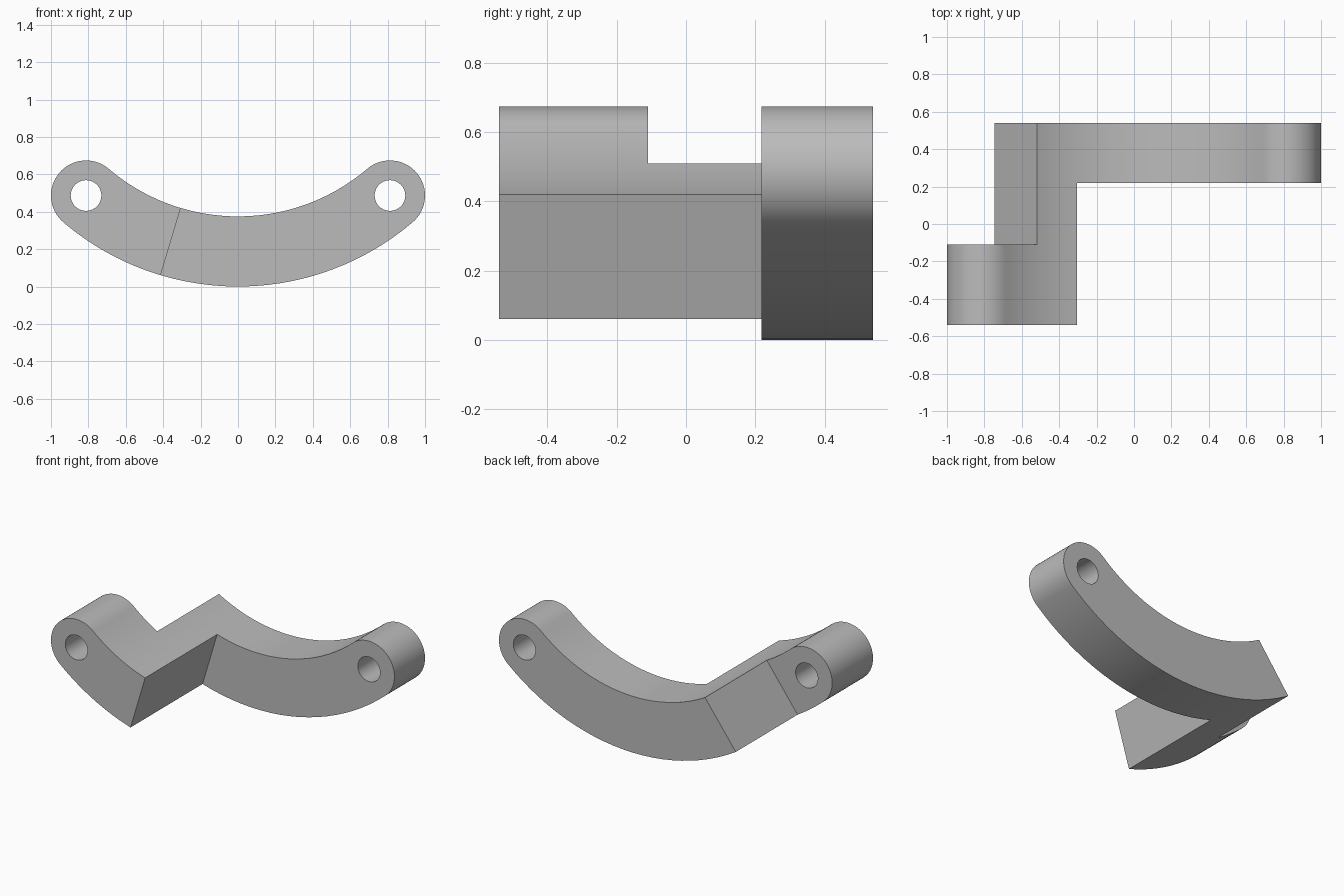
import bpy, bmesh
from math import sin, cos, pi, radians, asin

cube = bpy.data.objects.get("Cube")
if cube:
    bpy.data.objects.remove(cube, do_unlink=True)

OUTER, INNER = 1.44, 1.065           # arc radii, both about (0, OUTER)
MID, LUG_R = (OUTER + INNER) / 2, (OUTER - INNER) / 2
LUG_A = asin((1 - LUG_R) / MID)      # angle of the rounded ends
HOLE_R = 0.082
LAYERS = [-0.54, -0.11, 0.218, 0.54]
CUT_FRONT = (-radians(16.7), -radians(16.7))             # inner, outer angles
CUT_BACK = (-asin(0.518 / INNER), -asin(0.745 / OUTER))


def polar(r, a):
    return (r * sin(a), OUTER - r * cos(a))


def arc(r, a, b, n=20):
    return [polar(r, a + (b - a) * i / n) for i in range(n + 1)]


def lug_end(side, n=32):
    """Half circle from the inner arc round to the outer arc."""
    a = side * LUG_A
    cx, cz = polar(MID, a)
    pts = []
    for i in range(1, n):
        u, t = LUG_R * cos(pi * i / n), side * LUG_R * sin(pi * i / n)
        pts.append((cx - u * sin(a) + t * cos(a), cz + u * cos(a) + t * sin(a)))
    return pts


def arm(cut, side):
    """Outline from a cut line to one rounded end."""
    a = side * LUG_A
    return arc(INNER, cut[0], a) + lug_end(side) + arc(OUTER, a, cut[1])


left_part = arm(CUT_BACK, -1)
right_part = arm(CUT_FRONT, 1)
middle = arc(INNER, CUT_FRONT[0], CUT_BACK[0]) + arc(OUTER, CUT_BACK[1], CUT_FRONT[1])

bm = bmesh.new()
verts, faces = {}, {}


def vert(p, y):
    key = (round(p[0], 5), round(y, 5), round(p[1], 5))
    if key not in verts:
        verts[key] = bm.verts.new(key)
    return verts[key]


def toggle(vs):
    """Add a face, or remove it where two cells touch."""
    key = frozenset(vs)
    if key in faces:
        bm.faces.remove(faces.pop(key))
    else:
        faces[key] = bm.faces.new(vs)


def cell(outline, layer):
    y0, y1 = LAYERS[layer], LAYERS[layer + 1]
    toggle([vert(p, y0) for p in outline])
    toggle([vert(p, y1) for p in reversed(outline)])
    for p, q in zip(outline, outline[1:] + outline[:1]):
        toggle([vert(p, y0), vert(p, y1), vert(q, y1), vert(q, y0)])


# Stepped body: front lug, crossing bar, rear arm
for outline, layers in ((left_part, [0]), (middle, [0, 1, 2]), (right_part, [2])):
    for layer in layers:
        cell(outline, layer)

# Drop loose edges left by the shared walls
bmesh.ops.delete(bm, geom=[e for e in bm.edges if not e.link_faces], context='EDGES')
bmesh.ops.recalc_face_normals(bm, faces=bm.faces[:])
mesh = bpy.data.meshes.new("curved_bracket")
bm.to_mesh(mesh)
bm.free()
bracket = bpy.data.objects.new("curved_bracket", mesh)
bpy.context.collection.objects.link(bracket)

# Flat grey
grey = bpy.data.materials.new("plain_grey")
grey.use_nodes = True
grey.diffuse_color = (0.5, 0.5, 0.5, 1)
grey.node_tree.nodes["Principled BSDF"].inputs["Base Color"].default_value = (0.5, 0.5, 0.5, 1)
mesh.materials.append(grey)

# Pin holes through both ends
for side, name, y in ((-1, "left", -0.325), (1, "right", 0.38)):
    x, z = polar(MID, side * LUG_A)
    bpy.ops.mesh.primitive_cylinder_add(vertices=40, radius=HOLE_R, depth=0.55,
                                        location=(x, y, z), rotation=(pi / 2, 0, 0))
    drill = bpy.context.object
    drill.name = "hole_cutter_" + name
    drill.hide_render = True
    drill.data.materials.append(grey)
    mod = bracket.modifiers.new("hole_" + name, 'BOOLEAN')
    mod.operation, mod.solver, mod.object = 'DIFFERENCE', 'EXACT', drill
    bpy.ops.object.select_all(action='DESELECT')
    bracket.select_set(True)
    bpy.context.view_layer.objects.active = bracket
    bpy.ops.object.modifier_apply(modifier=mod.name)
    bpy.data.objects.remove(drill, do_unlink=True)

bpy.ops.object.shade_smooth_by_angle(angle=radians(30))
